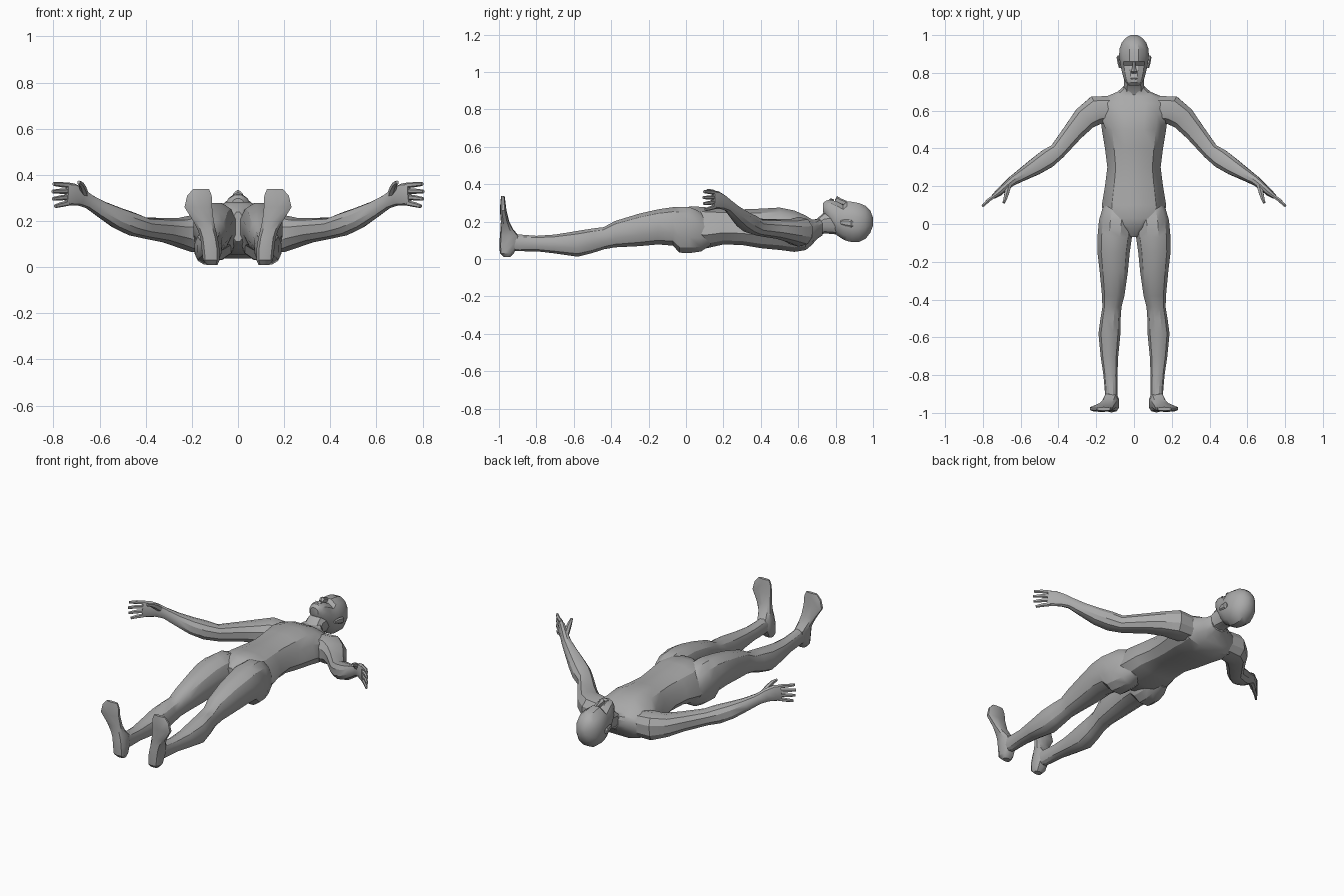
import bpy, bmesh, math
from mathutils import Vector as V

skin = bpy.data.materials.new("plain_grey")
skin.diffuse_color = (0.4, 0.4, 0.4, 1)


def loft(name, rings, n=12, p=0.85, mirror=False, tweak=None):
    """Skin a run of rounded rings; each ring is (centre, half axis a, half axis b)."""
    bm = bmesh.new()
    loops = []
    for c, a, b in rings:
        loop = []
        for i in range(n):
            t = 2 * math.pi * (i + 0.5) / n
            u = math.copysign(abs(math.cos(t)) ** p, math.cos(t))
            w = math.copysign(abs(math.sin(t)) ** p, math.sin(t))
            co = V(c) + V(a) * u + V(b) * w
            loop.append(bm.verts.new(tweak(co) if tweak else co))
        loops.append(loop)
    for r, s in zip(loops, loops[1:]):
        for i in range(n):
            j = (i + 1) % n
            bm.faces.new((r[i], r[j], s[j], s[i]))
    bm.faces.new(loops[0])
    bm.faces.new(loops[-1])
    bmesh.ops.recalc_face_normals(bm, faces=bm.faces)
    me = bpy.data.meshes.new(name)
    bm.to_mesh(me)
    bm.free()
    me.materials.append(skin)
    ob = bpy.data.objects.new(name, me)
    bpy.context.collection.objects.link(ob)
    if mirror:
        ob.modifiers.new("mirror", 'MIRROR').use_clip = False
    bpy.ops.object.select_all(action='DESELECT')
    ob.select_set(True)
    bpy.context.view_layer.objects.active = ob
    bpy.ops.object.shade_smooth_by_angle(angle=math.radians(32))
    return ob


def along_y(rows):
    """Rows of y, centre x, half width, bottom z, top z."""
    return [((x, y, (b + t) / 2), (w, 0, 0), (0, 0, (t - b) / 2)) for y, x, w, b, t in rows]


def along_z(rows):
    """Rows of z, centre x, half width, near y, far y."""
    return [((x, (a + b) / 2, z), (w, 0, 0), (0, (b - a) / 2, 0)) for z, x, w, a, b in rows]


def along_path(rows):
    """Rows of x, y, z, half width, half height; rings stand square to the path."""
    pts = [V(r[:3]) for r in rows]
    out = []
    for i, r in enumerate(rows):
        d = (pts[min(i + 1, len(pts) - 1)] - pts[max(i - 1, 0)]).normalized()
        side = d.cross(V((0, 0, 1))).normalized()
        out.append((pts[i], side * r[3], side.cross(d) * r[4]))
    return out


# Torso, from crotch to base of neck; the front narrows to a flat panel
def torso_shape(co):
    if co.z > 0.2 and co.y < 0.6:
        co.x *= 0.88
    return co


loft("torso", along_y([
    (-0.07, 0, 0.025, 0.11, 0.24), (-0.02, 0, 0.09, 0.08, 0.275), (0.03, 0, 0.165, 0.07, 0.285),
    (0.1, 0, 0.175, 0.052, 0.28), (0.2, 0, 0.158, 0.075, 0.272), (0.3, 0, 0.145, 0.072, 0.268),
    (0.4, 0, 0.158, 0.055, 0.272), (0.5, 0, 0.175, 0.045, 0.278), (0.58, 0, 0.185, 0.035, 0.262),
    (0.64, 0, 0.185, 0.045, 0.235), (0.675, 0, 0.15, 0.075, 0.212), (0.7, 0, 0.09, 0.105, 0.212),
    (0.73, 0, 0.055, 0.125, 0.225)]), p=0.8, tweak=torso_shape)

# Neck
loft("neck", along_y([(0.64, 0, 0.07, 0.09, 0.2), (0.7, 0, 0.06, 0.12, 0.215),
                      (0.74, 0, 0.055, 0.137, 0.25), (0.82, 0, 0.055, 0.13, 0.26)]), n=10)


# Head, from chin to crown, with sunken eye sockets
def head_shape(co):
    if 0.83 < co.y < 0.85 and co.z > 0.27 and 0.01 < abs(co.x) < 0.055:
        co.z -= 0.012
    return co


loft("head", along_y([
    (0.732, 0, 0.026, 0.25, 0.298), (0.75, 0, 0.045, 0.215, 0.315), (0.775, 0, 0.058, 0.17, 0.318),
    (0.805, 0, 0.066, 0.125, 0.31), (0.84, 0, 0.074, 0.102, 0.304), (0.86, 0, 0.077, 0.093, 0.311),
    (0.89, 0, 0.081, 0.086, 0.309), (0.925, 0, 0.08, 0.087, 0.302), (0.96, 0, 0.067, 0.105, 0.287),
    (0.985, 0, 0.046, 0.138, 0.262), (1.0, 0, 0.018, 0.178, 0.222)]), p=0.9, tweak=head_shape)

# Nose, lips and ears
loft("nose", along_y([(0.797, 0, 0.014, 0.29, 0.318), (0.808, 0, 0.017, 0.29, 0.336),
                      (0.83, 0, 0.01, 0.285, 0.323), (0.858, 0, 0.008, 0.285, 0.311)]), n=6)
loft("lips", along_y([(0.764, 0, 0.014, 0.3, 0.318), (0.774, 0, 0.024, 0.3, 0.324),
                      (0.79, 0, 0.012, 0.3, 0.319)]), n=6)
loft("ears", along_y([(0.825, 0.074, 0.006, 0.185, 0.205), (0.85, 0.08, 0.008, 0.175, 0.212),
                      (0.882, 0.085, 0.008, 0.168, 0.21), (0.893, 0.082, 0.005, 0.175, 0.2)]),
     n=6, mirror=True)

# Legs, from buttocks to ankles
loft("legs", along_y([
    (0.13, 0.085, 0.06, 0.07, 0.2), (0.08, 0.09, 0.08, 0.037, 0.255), (0.02, 0.096, 0.092, 0.028, 0.28),
    (-0.035, 0.099, 0.094, 0.03, 0.282), (-0.07, 0.102, 0.094, 0.068, 0.28),
    (-0.15, 0.108, 0.088, 0.075, 0.268), (-0.25, 0.107, 0.077, 0.066, 0.245),
    (-0.38, 0.11, 0.061, 0.06, 0.205), (-0.44, 0.117, 0.052, 0.05, 0.172),
    (-0.5, 0.124, 0.055, 0.03, 0.165), (-0.58, 0.13, 0.06, 0.01, 0.152),
    (-0.7, 0.13, 0.048, 0.028, 0.132), (-0.8, 0.125, 0.038, 0.04, 0.125),
    (-0.89, 0.121, 0.034, 0.04, 0.132), (-0.94, 0.12, 0.033, 0.045, 0.14)]), mirror=True)

# Feet, from heel up to toes
loft("feet", along_z([
    (0.01, 0.112, 0.024, -0.975, -0.94), (0.03, 0.116, 0.037, -0.995, -0.92),
    (0.08, 0.119, 0.04, -0.998, -0.895), (0.125, 0.125, 0.039, -0.995, -0.895),
    (0.16, 0.135, 0.04, -0.992, -0.925), (0.2, 0.15, 0.046, -0.99, -0.945),
    (0.26, 0.172, 0.062, -0.995, -0.96), (0.31, 0.167, 0.055, -0.992, -0.966),
    (0.338, 0.16, 0.036, -0.988, -0.97)]), n=10, p=0.7, mirror=True)

# Arms and palms in one run from shoulder to knuckles
loft("arms", along_path([
    (0.12, 0.61, 0.143, 0.07, 0.075), (0.2, 0.603, 0.146, 0.08, 0.08), (0.26, 0.56, 0.15, 0.068, 0.064),
    (0.32, 0.49, 0.16, 0.056, 0.053), (0.405, 0.385, 0.17, 0.046, 0.046),
    (0.46, 0.345, 0.187, 0.053, 0.051), (0.52, 0.305, 0.212, 0.047, 0.047),
    (0.59, 0.262, 0.25, 0.035, 0.037), (0.645, 0.228, 0.284, 0.026, 0.032),
    (0.68, 0.198, 0.304, 0.022, 0.04), (0.715, 0.167, 0.315, 0.02, 0.049),
    (0.743, 0.145, 0.318, 0.013, 0.047)]), n=10, mirror=True)

# Fingers and thumbs
for i, name in enumerate(("index", "middle", "ring", "little")):
    z = 0.354 - 0.025 * i
    reach = (0.94, 1.0, 0.97, 0.84)[i]
    loft(name + "_fingers", along_path([
        (0.73, 0.155, z, 0.011, 0.012),
        (0.735 + 0.037 * reach, 0.15 - 0.025 * reach, z + 0.004 - 0.004 * i, 0.01, 0.011),
        (0.735 + 0.068 * reach, 0.15 - 0.057 * reach, z + 0.006 - 0.007 * i, 0.007, 0.008)]),
        n=6, mirror=True)
loft("thumbs", along_path([(0.66, 0.21, 0.31, 0.014, 0.018), (0.672, 0.17, 0.342, 0.014, 0.017),
                           (0.68, 0.14, 0.36, 0.011, 0.012), (0.69, 0.112, 0.368, 0.007, 0.008)]),
     n=6, mirror=True)
